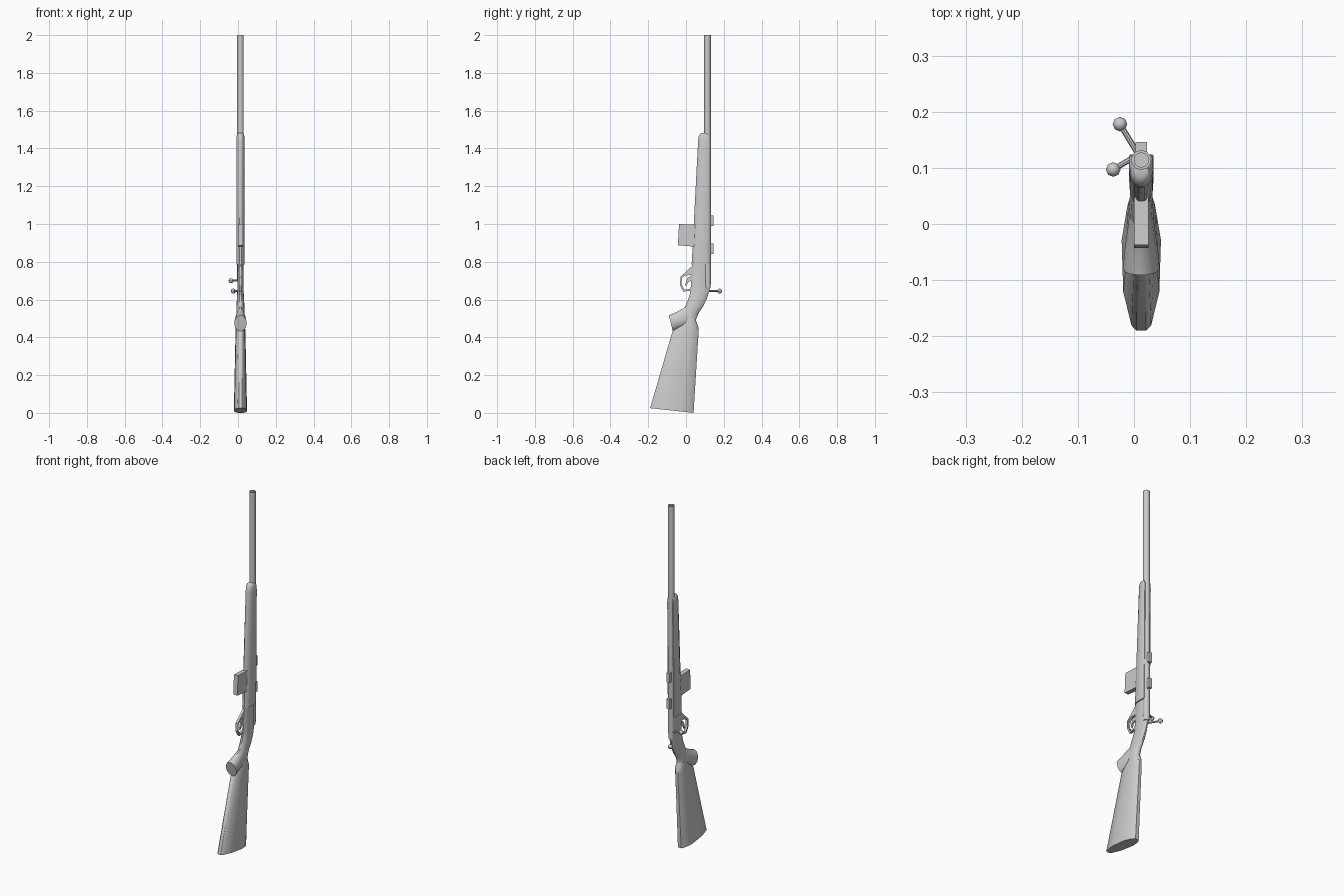
import bpy, bmesh, math
from mathutils import Vector

if "Cube" in bpy.data.objects:
    bpy.data.objects.remove(bpy.data.objects["Cube"])

CX = 0.013   # centre plane of the rifle


def finish(name, bm, smooth=True):
    bmesh.ops.recalc_face_normals(bm, faces=bm.faces)
    me = bpy.data.meshes.new(name)
    bm.to_mesh(me)
    bm.free()
    ob = bpy.data.objects.new(name, me)
    bpy.context.collection.objects.link(ob)
    if smooth:
        bpy.ops.object.select_all(action='DESELECT')
        ob.select_set(True)
        bpy.context.view_layer.objects.active = ob
        bpy.ops.object.shade_smooth_by_angle(angle=math.radians(40))
    return ob


def skin(bm, rings):
    n = len(rings[0])
    for a, b in zip(rings, rings[1:]):
        for i in range(n):
            j = (i + 1) % n
            bm.faces.new((a[i], a[j], b[j], b[i]))
    bm.faces.new(rings[0])
    bm.faces.new(rings[-1])


def loft(name, sections, half):
    """Section = front y, front z, back y, back z, half width; half = (depth, width) fractions."""
    bm = bmesh.new()
    outline = list(half) + [(t, -w) for t, w in reversed(half)]
    rings = []
    for fy, fz, by, bz, hw in sections:
        rings.append([bm.verts.new((CX + w * hw, fy + (by - fy) * t, fz + (bz - fz) * t))
                      for t, w in outline])
    skin(bm, rings)
    return finish(name, bm)


def rod(bm, a, b, r1, r2, n=8):
    a, b = Vector(a), Vector(b)
    q = (b - a).to_track_quat('Z', 'Y')
    rings = [[bm.verts.new(p + q @ Vector((r * math.cos(k * math.tau / n), r * math.sin(k * math.tau / n), 0)))
              for k in range(n)] for p, r in ((a, r1), (b, r2))]
    skin(bm, rings)


def plate(name, pts, hx):
    """Side outline in (y, z), given thickness across x."""
    bm = bmesh.new()
    skin(bm, [[bm.verts.new((CX + s * hx, y, z)) for y, z in pts] for s in (-1, 1)])
    return finish(name, bm, False)


butt_shape = [(0, .25), (.04, .5), (.3, .92), (.7, 1), (.9, .72), (1, .3)]
oval = [((1 - math.cos(a)) / 2, math.sin(a)) for a in [math.pi * (k + .5) / 7 for k in range(7)]]
fore_shape = [(0, .25), (.1, .6), (.3, .92), (.6, 1), (.95, 1), (1, .9)]

# butt, wrist and receiver bedding
loft("butt_stock", [(-.19, .025, .04, 0, .035), (-.072, .43, .067, .435, .026),
                    (-.03, .475, .064, .46, .024), (-.012, .505, .05, .495, .023)], butt_shape)
loft("wrist", [(-.03, .47, .068, .45, .024), (-.015, .51, .052, .49, .023), (-.005, .565, .066, .525, .021),
               (.012, .605, .094, .567, .02), (.02, .635, .112, .605, .018),
               (.025, .675, .127, .655, .016), (.031, .79, .13, .79, .016)], oval)

# pistol grip flaring to a flat cap
loft("pistol_grip", [(-.091, .518, -.07, .432, .033), (-.06, .53, -.038, .445, .03),
                     (-.012, .556, .03, .468, .022), (.02, .585, .052, .5, .015)], oval)

# fore end with rounded nose
loft("fore_end", [(.03, .785, .118, .785, .022), (.064, 1.44, .124, 1.44, .022),
                  (.067, 1.465, .122, 1.465, .0205), (.075, 1.477, .116, 1.477, .017),
                  (.084, 1.482, .108, 1.482, .012)], fore_shape)

# barrel with hollow muzzle
bm = bmesh.new()
by = .114
rings = []
for r, z in ((.016, .66), (.018, .7), (.018, 2), (.013, 2), (.013, 1.93)):
    rings.append([bm.verts.new((CX + r * math.cos((k + .5) * math.tau / 10),
                                by + r * math.sin((k + .5) * math.tau / 10), z)) for k in range(10)])
skin(bm, rings)
finish("barrel", bm)

# sight mounts and magazine
for i, z in enumerate((.84, .99)):
    plate(f"sight_mount_{i + 1}", [(.12, z), (.146, z), (.146, z + .056), (.12, z + .056)], .01)
plate("magazine", [(-.043, .887), (.05, .88), (.05, .996), (-.037, 1.0)], .013)

# trigger guard strip and trigger
outer = [(.04, .785), (-.008, .74), (-.03, .72), (-.031, .675), (-.014, .642), (.03, .647)]
inner = [(.03, .657), (-.008, .652), (-.023, .68), (-.022, .714), (-.002, .728), (.04, .73)]
bm = bmesh.new()
grid = []
for s in (-1, 1):
    grid.append([[bm.verts.new((CX + s * .007, y, z)) for y, z in path] for path in (outer, inner[::-1])])
skin(bm, [[grid[0][0][i], grid[1][0][i], grid[1][1][i], grid[0][1][i]] for i in range(6)])
finish("trigger_guard", bm, False)
plate("trigger", [(.03, .725), (.008, .715), (.0, .695), (-.004, .672), (.002, .672), (.01, .692), (.03, .7)], .004)

# bolt handle and side lever, each a stem with a round knob
for name, a, b in (("bolt_handle", (.01, .12, .645), (-.025, .178, .645)),
                   ("side_lever", (.01, .125, .70), (-.037, .097, .70))):
    bm = bmesh.new()
    rod(bm, a, b, .005, .005)
    ball = bmesh.ops.create_uvsphere(bm, u_segments=8, v_segments=6, radius=.013)
    bmesh.ops.translate(bm, verts=ball['verts'], vec=b)
    finish(name, bm)
